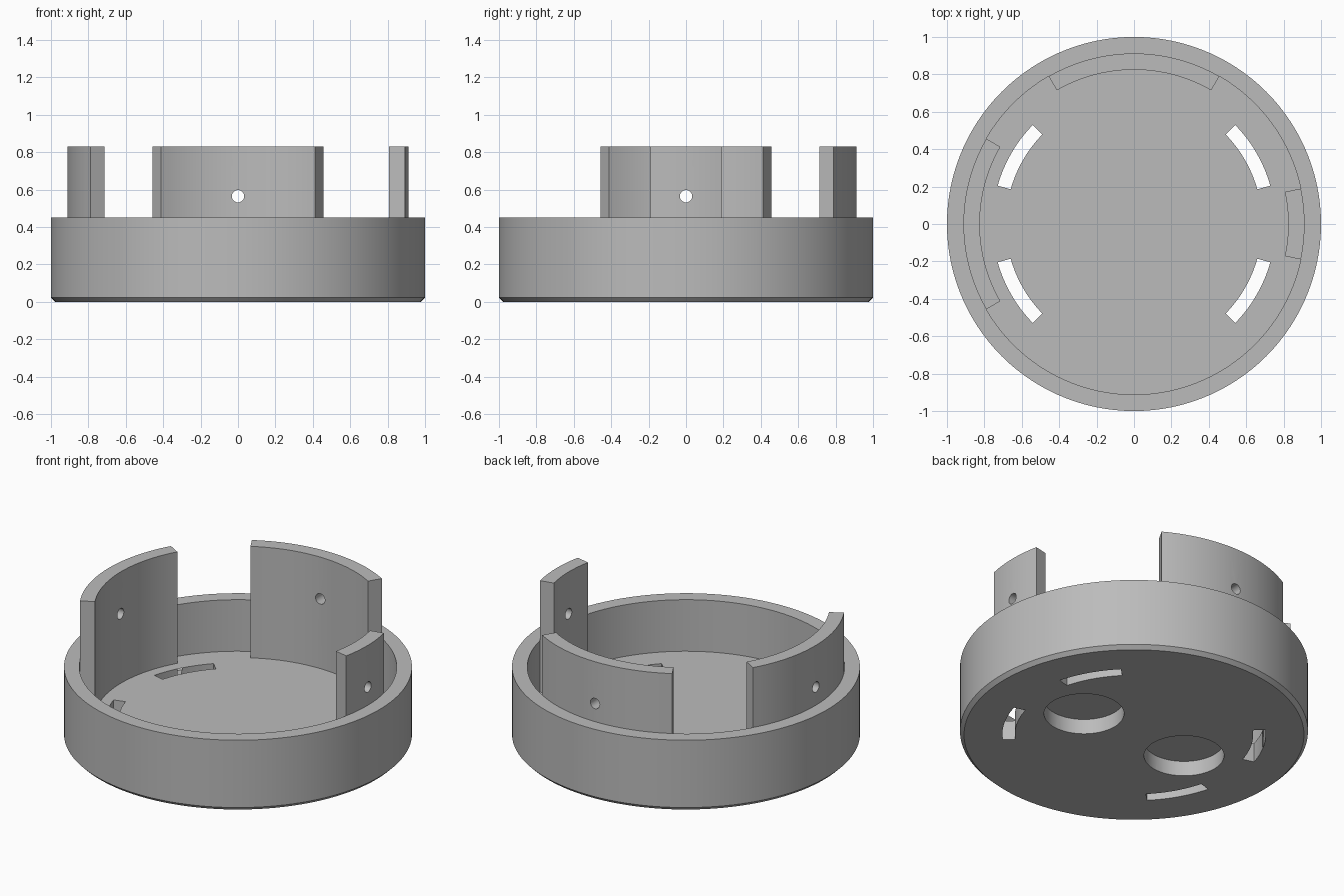
import bpy, bmesh
from math import cos, sin, radians
from mathutils import Matrix

cube = bpy.data.objects.get("Cube")
if cube:
    bpy.data.objects.remove(cube, do_unlink=True)

RIM, BORE, TAB_IN = 1.0, 0.912, 0.825
HEIGHT, FLOOR, TAB_TOP = 0.45, 0.123, 0.83

grey = bpy.data.materials.new("plain grey")
grey.use_nodes = True
COLOUR = (0.5, 0.5, 0.5, 1)
grey.diffuse_color = COLOUR
grey.node_tree.nodes["Principled BSDF"].inputs["Base Color"].default_value = COLOUR


def make_object(name, bm):
    bmesh.ops.recalc_face_normals(bm, faces=bm.faces)
    mesh = bpy.data.meshes.new(name)
    bm.to_mesh(mesh)
    bm.free()
    mesh.materials.append(grey)
    obj = bpy.data.objects.new(name, mesh)
    bpy.context.collection.objects.link(obj)
    return obj


def lathe(name, profile, steps=120):
    bm = bmesh.new()
    verts = [bm.verts.new((r, 0, z)) for r, z in profile]
    edges = [bm.edges.new(pair) for pair in zip(verts, verts[1:])]
    bmesh.ops.spin(bm, geom=verts + edges, cent=(0, 0, 0), axis=(0, 0, 1),
                   angle=radians(360), steps=steps)
    bmesh.ops.remove_doubles(bm, verts=bm.verts, dist=0.0005)
    return make_object(name, bm)


def arc_block(name, middle, half, r_in, r_out, z0, z1, steps):
    """Curved block around the z axis, centred on an angle in degrees."""
    angles = [radians(middle - half + 2 * half * i / steps) for i in range(steps + 1)]
    outline = [(r_out * cos(a), r_out * sin(a), z0) for a in angles]
    outline += [(r_in * cos(a), r_in * sin(a), z0) for a in reversed(angles)]
    bm = bmesh.new()
    face = bm.faces.new([bm.verts.new(p) for p in outline])
    top = bmesh.ops.extrude_face_region(bm, geom=[face])["geom"]
    bmesh.ops.translate(bm, vec=(0, 0, z1 - z0),
                        verts=[v for v in top if isinstance(v, bmesh.types.BMVert)])
    return make_object(name, bm)


def cylinder(name, radius, depth, matrix, sides):
    bm = bmesh.new()
    bmesh.ops.create_cone(bm, cap_ends=True, segments=sides, radius1=radius,
                          radius2=radius, depth=depth, matrix=matrix)
    return make_object(name, bm)


def cut(obj, cutter):
    mod = obj.modifiers.new(cutter.name, "BOOLEAN")
    mod.operation, mod.solver, mod.object = "DIFFERENCE", "EXACT", cutter
    bpy.ops.object.select_all(action="DESELECT")
    bpy.context.view_layer.objects.active = obj
    obj.select_set(True)
    bpy.ops.object.modifier_apply(modifier=mod.name)
    bpy.data.objects.remove(cutter, do_unlink=True)


# Round dish with a chamfered foot
dish = lathe("dish", [(0, 0), (0.977, 0), (RIM, 0.023), (RIM, HEIGHT),
                      (BORE, HEIGHT), (BORE, FLOOR), (0, FLOOR)])

# Curved slots through the floor
for angle in (30, 150, 210, 330):
    cut(dish, arc_block("slot_cutter", angle, 14.3, 0.685, 0.757, -0.1, 0.25, 12))

# Two blind round recesses under the floor
for x in (-0.375, 0.375):
    cut(dish, cylinder("recess_cutter", 0.23, 0.19, Matrix.Translation((x, 0, 0)), 64))

parts = [dish]

# Upright curved tabs, each with a radial screw hole
for name, angle, half in (("left_tab", 0, 12), ("back_tab", 90, 30), ("right_tab", 180, 30)):
    tab = arc_block(name, angle, half, TAB_IN, BORE, FLOOR, TAB_TOP, int(half * 2 / 3))
    turn = Matrix.Rotation(radians(angle), 4, "Z")
    place = turn @ Matrix.Translation((0.87, 0, 0.565)) @ Matrix.Rotation(radians(90), 4, "Y")
    cut(tab, cylinder("hole_cutter", 0.033, 0.4, place, 32))
    parts.append(tab)

# Smooth curved walls, crisp edges
bpy.ops.object.select_all(action="DESELECT")
for part in parts:
    part.select_set(True)
bpy.context.view_layer.objects.active = dish
bpy.ops.object.shade_smooth_by_angle(angle=radians(20))
